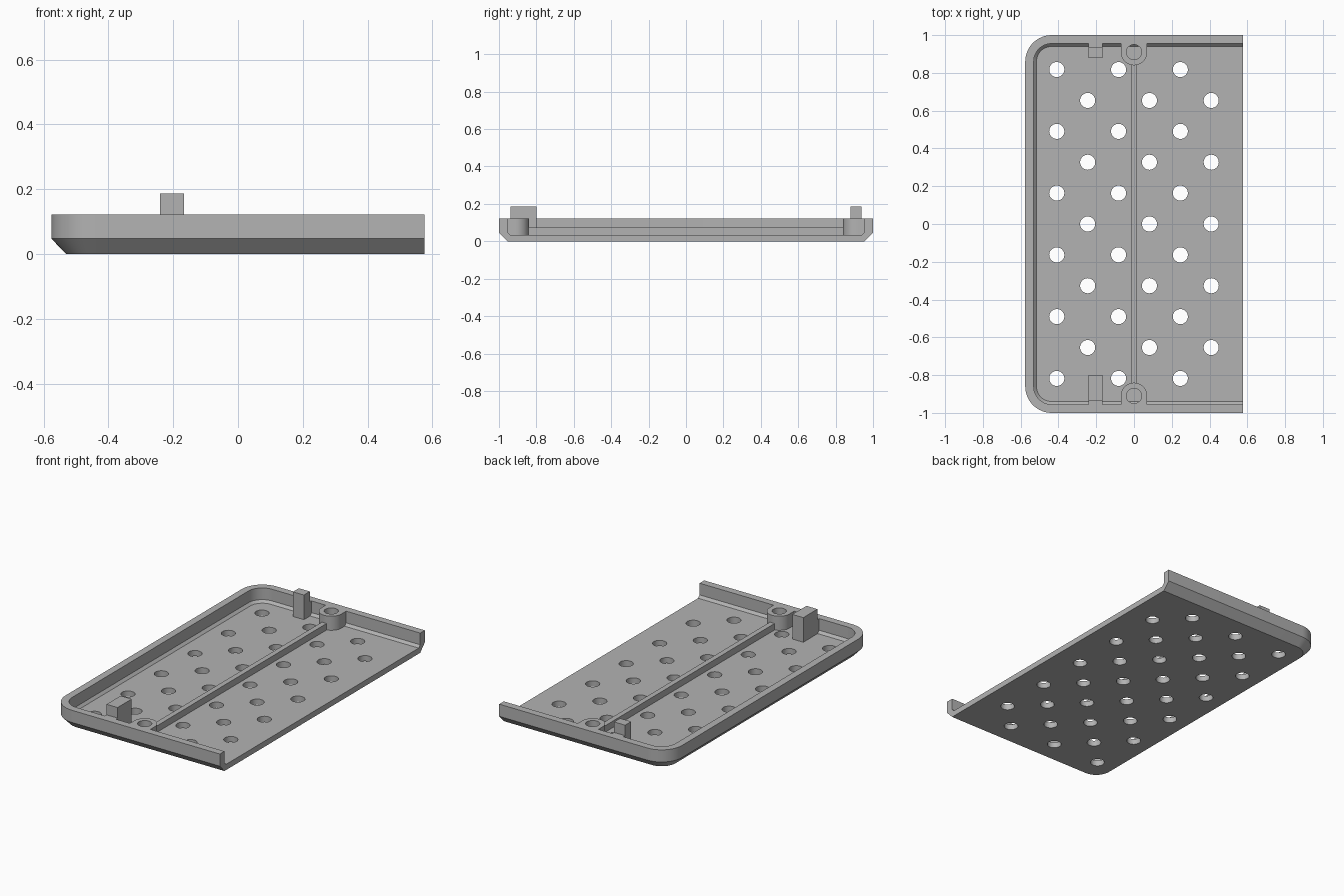
import bpy, bmesh
from math import sin, cos, pi
from mathutils import Matrix

if "Cube" in bpy.data.objects:
    bpy.data.objects.remove(bpy.data.objects["Cube"], do_unlink=True)

grey = bpy.data.materials.new("plain grey")
grey.use_nodes = True
COLOUR = (0.45, 0.45, 0.45, 1)
grey.diffuse_color = COLOUR
grey.node_tree.nodes["Principled BSDF"].inputs["Base Color"].default_value = COLOUR

HALF_X, HALF_Y, RADIUS = 0.576, 1.0, 0.14
FLOOR, TOP, WALL = 0.035, 0.122, 0.045


def finish(name, bm):
    bmesh.ops.recalc_face_normals(bm, faces=bm.faces)
    mesh = bpy.data.meshes.new(name)
    bm.to_mesh(mesh)
    bm.free()
    obj = bpy.data.objects.new(name, mesh)
    bpy.context.collection.objects.link(obj)
    mesh.materials.append(grey)
    return obj


def select(obj):
    bpy.ops.object.select_all(action='DESELECT')
    obj.select_set(True)
    bpy.context.view_layer.objects.active = obj


def smooth(obj):
    select(obj)
    bpy.ops.object.shade_smooth_by_angle(angle=pi / 6)


def box(name, x0, x1, y0, y1, z0, z1):
    bm = bmesh.new()
    bmesh.ops.create_cube(bm, size=1)
    for v in bm.verts:
        v.co = (x1 if v.co.x > 0 else x0, y1 if v.co.y > 0 else y0,
                z1 if v.co.z > 0 else z0)
    return finish(name, bm)


def outline(inset, steps=12):
    """Open-ended path along front edge, both rounded corners, back edge."""
    r = RADIUS - inset
    cx, cy = RADIUS - HALF_X, HALF_Y - RADIUS
    arc = [(cx - r * sin(i * pi / 2 / steps), -cy - r * cos(i * pi / 2 / steps))
           for i in range(steps + 1)]
    half = [(HALF_X, inset - HALF_Y)] + arc
    return half + [(x, -y) for x, y in reversed(half)]


# Tray: wall section swept along the outline, closed by floor and open end
section = [(WALL, 0), (0, 0.047), (0, TOP), (WALL, TOP), (WALL, 0.05), (0.06, FLOOR)]
bm = bmesh.new()
rings = [[bm.verts.new((x, y, z)) for x, y in outline(d)] for d, z in section]
for a, b in zip(rings, rings[1:]):
    for i in range(len(a) - 1):
        bm.faces.new((a[i], a[i + 1], b[i + 1], b[i]))
bm.faces.new(rings[0])
bm.faces.new(rings[-1])
bm.faces.new([r[0] for r in rings] + [r[-1] for r in reversed(rings)])
tray = finish("tray", bm)

# Staggered drain holes through the floor
PITCH = 0.1635
bm = bmesh.new()
for row in range(-5, 6):
    start = -2.5 if row % 2 else -1.5
    for col in range(3):
        place = Matrix.Translation(((start + 2 * col) * PITCH, row * PITCH, 0))
        bmesh.ops.create_cone(bm, cap_ends=True, segments=32, radius1=0.04,
                              radius2=0.04, depth=0.2, matrix=place)
cutter = finish("hole_cutter", bm)
cutter.hide_render = True
cut = tray.modifiers.new("holes", 'BOOLEAN')
cut.operation, cut.solver, cut.object = 'DIFFERENCE', 'EXACT', cutter
select(tray)
bpy.ops.object.modifier_apply(modifier="holes")
bpy.data.objects.remove(cutter, do_unlink=True)
smooth(tray)


# Screw bosses: rounded inner end, square end against the wall, round bore
def boss(name, side, n=40):
    bm = bmesh.new()
    inner, outer = [], []
    for i in range(n):
        a = 2 * pi * i / n
        c, s = cos(a), sin(a)
        if s <= 0.001:
            ox, oy = 0.07 * c, 0.07 * s
        else:
            k = min(0.07 / max(abs(c), 1e-6), 0.045 / s)
            ox, oy = k * c, k * s
            if abs(abs(ox) - 0.07) < 0.012 and oy > 0.04:
                ox, oy = (0.07 if c > 0 else -0.07), 0.045
        outer.append((ox, oy))
        inner.append((0.04 * c, 0.04 * s))
    loops = [[bm.verts.new((x, side * (0.91 + y), z)) for x, y in pts]
             for pts, z in ((outer, FLOOR), (outer, TOP), (inner, TOP), (inner, FLOOR))]
    for k in range(4):
        a, b = loops[k], loops[(k + 1) % 4]
        for i in range(n):
            j = (i + 1) % n
            bm.faces.new((a[i], a[j], b[j], b[i]))
    smooth(finish(name, bm))


boss("back_boss", 1)
boss("front_boss", -1)

# Centre rib between the bosses
box("centre_rib", -0.016, 0.016, -0.842, 0.842, FLOOR - 0.005, 0.075)

# Locating tabs with low blocks tying them to the walls
TAB = (-0.241, -0.166)
box("back_tab", *TAB, 0.88, 0.938, FLOOR - 0.005, 0.187)
box("back_tab_base", *TAB, 0.938, 0.956, FLOOR - 0.005, TOP)
box("front_tab", *TAB, -0.938, -0.80, FLOOR - 0.005, 0.187)
box("front_tab_base", *TAB, -0.956, -0.938, FLOOR - 0.005, TOP)
